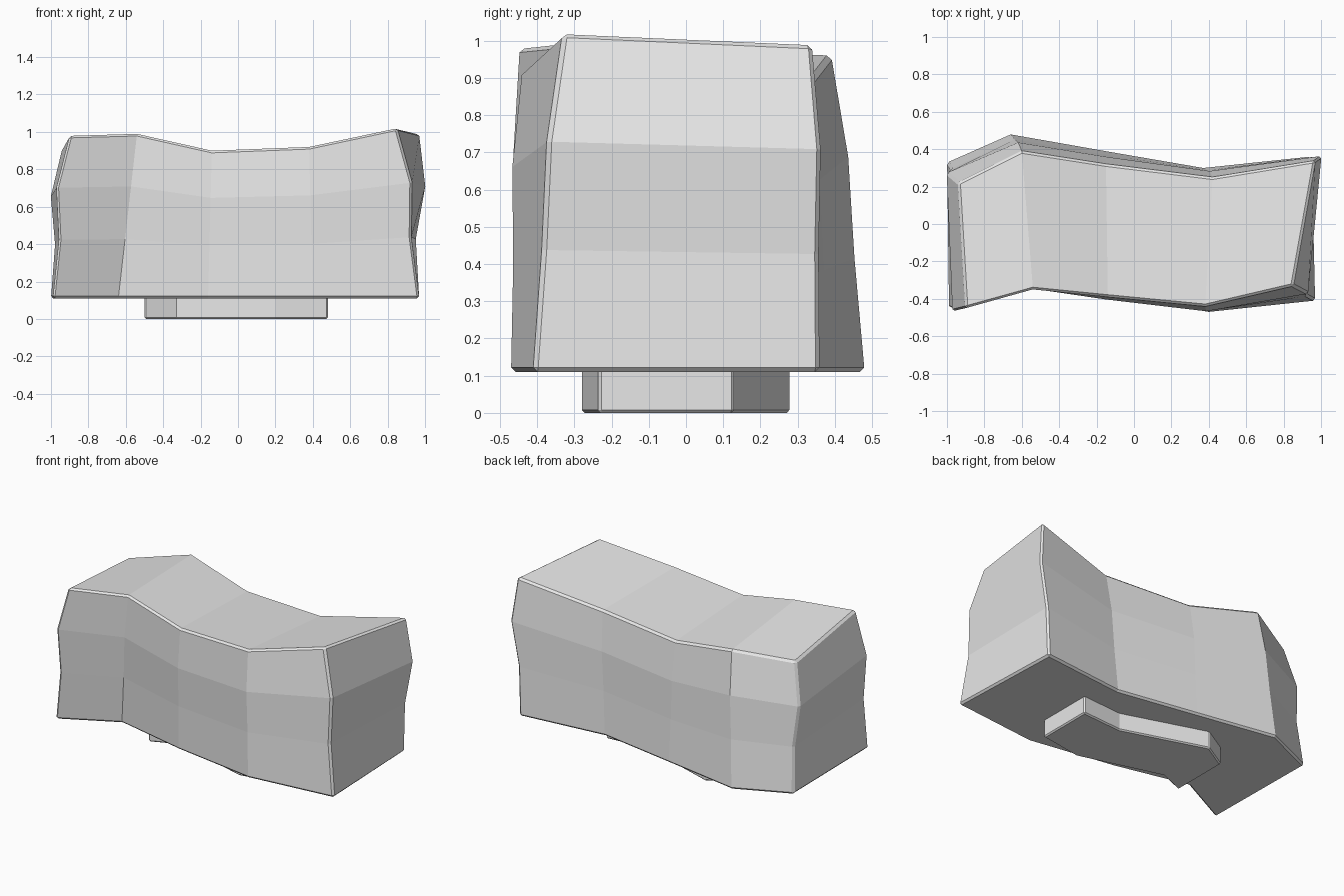
import bpy
import bmesh
import math

default_cube = bpy.data.objects.get("Cube")
if default_cube:
    bpy.data.objects.remove(default_cube, do_unlink=True)

material = bpy.data.materials.new("light_grey")
material.use_nodes = True
grey = (0.8, 0.8, 0.8, 1.0)
material.diffuse_color = grey
material.node_tree.nodes["Principled BSDF"].inputs["Base Color"].default_value = grey


def lerp(start, end, factor):
    return start + (end - start) * factor


def build_block(name, rings, bevel_width):
    """Skin stacked rings of front and back points, then chamfer the outer edges."""
    bm = bmesh.new()
    loops = []
    for front, back in rings:
        outline = list(front) + list(reversed(back))
        loops.append([bm.verts.new(point) for point in outline])
    count = len(loops[0])

    # walls
    for lower, upper in zip(loops, loops[1:]):
        for i in range(count):
            j = (i + 1) % count
            bm.faces.new((lower[i], lower[j], upper[j], upper[i]))

    # bottom and top strips
    for loop in (loops[0], loops[-1]):
        for i in range(count // 2 - 1):
            bm.faces.new((loop[i], loop[i + 1], loop[-i - 2], loop[-i - 1]))
    bmesh.ops.recalc_face_normals(bm, faces=bm.faces)

    mesh = bpy.data.meshes.new(name)
    bm.to_mesh(mesh)
    bm.free()
    mesh.materials.append(material)
    block = bpy.data.objects.new(name, mesh)
    bpy.context.collection.objects.link(block)

    bevel = block.modifiers.new("edge_chamfer", "BEVEL")
    bevel.width = bevel_width
    bevel.segments = 1
    bevel.limit_method = "ANGLE"
    bevel.angle_limit = math.radians(45)
    return block


# Upright lines of the body: bottom x, bottom y, top x, top y, top z
front_lines = [
    (-0.99, -0.45, -0.9, -0.45, 0.98),
    (-0.64, -0.27, -0.54, -0.35, 0.99),
    (-0.16, -0.38, -0.14, -0.39, 0.9),
    (0.4, -0.47, 0.38, -0.44, 0.92),
    (0.97, -0.41, 0.85, -0.33, 1.02),
]
back_lines = [
    (-1, 0.33, -0.94, 0.22, 0.91),
    (-0.66, 0.48, -0.6, 0.39, 0.96),
    (-0.15, 0.39, -0.15, 0.32, 0.87),
    (0.37, 0.3, 0.42, 0.25, 0.89),
    (0.94, 0.36, 0.97, 0.34, 0.99),
]
body_bottom = 0.11


def body_row(lines, level, flare, bulge):
    """Points of one side at a relative height, pushed outwards at the ends."""
    row = []
    for i, (x0, y0, x1, y1, top) in enumerate(lines):
        x = lerp(x0, x1, level)
        if i in (0, len(lines) - 1):
            x += math.copysign(flare, x)
        row.append((x, lerp(y0, y1, level) + bulge, lerp(body_bottom, top, level)))
    return row


# Body: faceted block with a waist and flared shoulders
body_rings = []
for level, flare, bulge in ((0, 0, 0), (0.36, 0, 0.005), (0.68, 0.042, 0.017), (1, 0, 0)):
    body_rings.append((body_row(front_lines, level, flare, -bulge),
                       body_row(back_lines, level, flare, bulge)))
build_block("body", body_rings, 0.012)

# Foot: small slab with a bent outline, tucked under the body
foot_front = [(-0.5, -0.2), (-0.33, -0.13), (0.2, -0.28), (0.48, -0.235)]
foot_back = [(-0.5, 0.18), (-0.33, 0.28), (0.2, 0.11), (0.48, 0.13)]
foot_rings = []
for height in (0, body_bottom + 0.01):
    foot_rings.append(([(x, y, height) for x, y in foot_front],
                       [(x, y, height) for x, y in foot_back]))
build_block("foot", foot_rings, 0.008)
